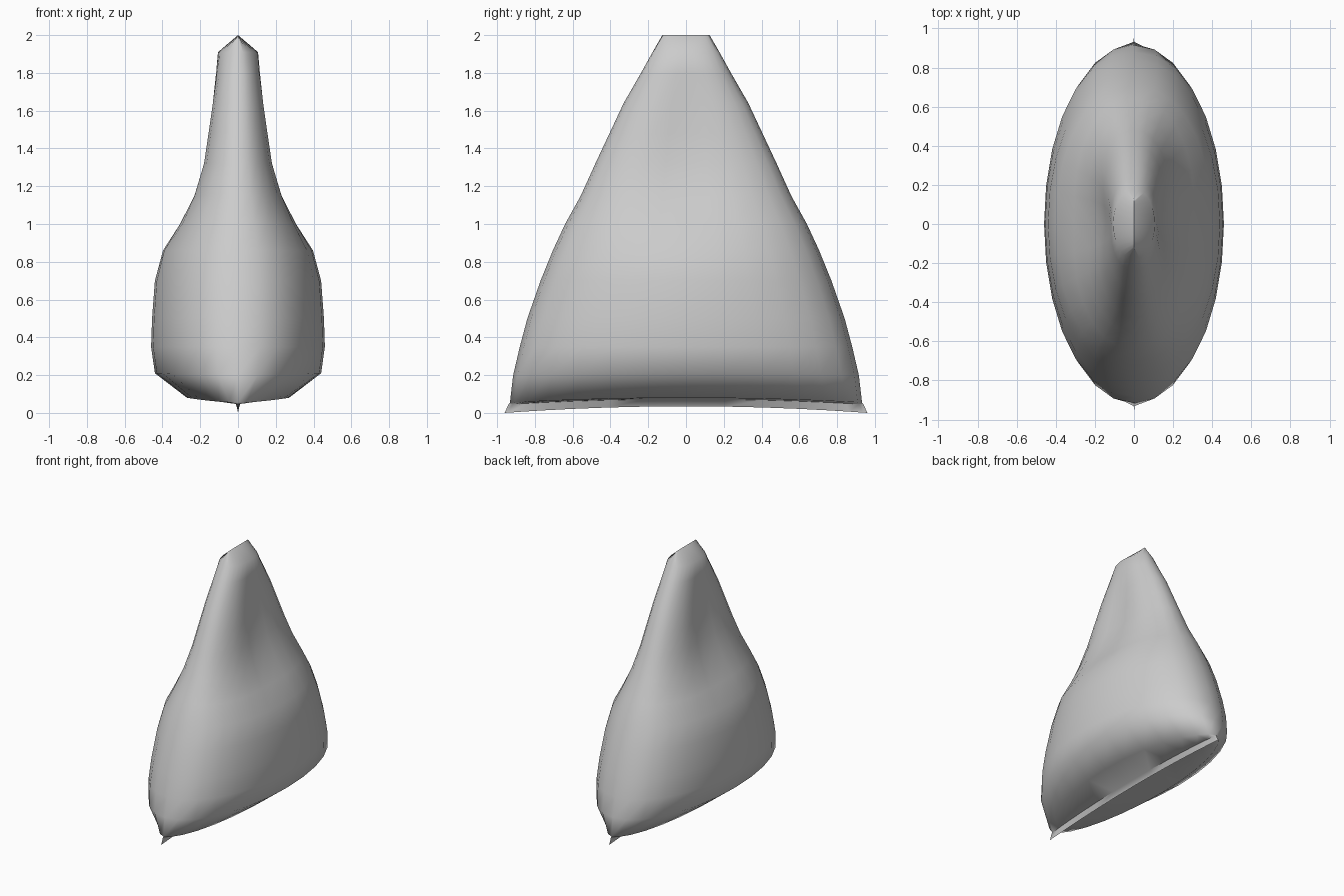
import bpy, bmesh
from math import sin, cos, pi, exp, radians

N = 28  # points around each cross-section

# height, half width x, half depth y, squareness, side dent, arch at mid-depth
rings = [
    (0.00, 0.000, 0.960, 2.0, 0.00, 0.035),   # bottom seam edge
    (0.045, 0.022, 0.940, 2.0, 0.00, 0.028),  # top of seam
    (0.055, 0.270, 0.932, 1.7, 0.00, 0.025),  # underside
    (0.20, 0.440, 0.915, 2.1, 0.00, 0.010),   # lower rim
    (0.35, 0.460, 0.880, 2.2, 0.00, 0.0),
    (0.50, 0.455, 0.840, 2.2, 0.00, 0.0),
    (0.70, 0.440, 0.770, 2.2, 0.00, 0.0),
    (0.86, 0.405, 0.705, 2.2, 0.02, 0.0),
    (1.00, 0.330, 0.640, 2.2, 0.07, 0.0),
    (1.15, 0.265, 0.557, 2.2, 0.15, 0.0),
    (1.32, 0.212, 0.480, 2.2, 0.22, 0.0),
    (1.48, 0.184, 0.405, 2.2, 0.22, 0.0),
    (1.64, 0.155, 0.330, 2.2, 0.18, 0.0),
    (1.80, 0.126, 0.238, 2.2, 0.08, 0.0),
    (1.91, 0.106, 0.177, 2.2, 0.00, 0.0),     # shoulder of the top fold
    (2.00, 0.000, 0.125, 2.0, 0.00, 0.0),     # top fold ridge
]


def section(bm, z, hx, hy, p, dent, arch):
    loop = []
    for i in range(N):
        t = 2 * pi * i / N
        s, c = sin(t), -cos(t)
        x = hx * abs(s) ** (2 / p) * (1 if s > 0 else -1)
        x *= 1 - dent * exp(-(c / 0.4) ** 2)
        loop.append(bm.verts.new((x, hy * c, z + arch * (1 - c * c))))
    return loop


# Pouch body, lofted from the seam to the folded top
bm = bmesh.new()
loops = [section(bm, *r) for r in rings]
for a, b in zip(loops, loops[1:]):
    for i in range(N):
        j = (i + 1) % N
        bm.faces.new((a[i], a[j], b[j], b[i]))
bmesh.ops.remove_doubles(bm, verts=bm.verts, dist=0.0005)
bmesh.ops.recalc_face_normals(bm, faces=bm.faces)

mesh = bpy.data.meshes.new("pouch")
bm.to_mesh(mesh)
bm.free()
pouch = bpy.data.objects.new("pouch", mesh)
bpy.context.collection.objects.link(pouch)
bpy.context.view_layer.objects.active = pouch
pouch.select_set(True)
bpy.ops.object.shade_smooth_by_angle(angle=radians(60))
